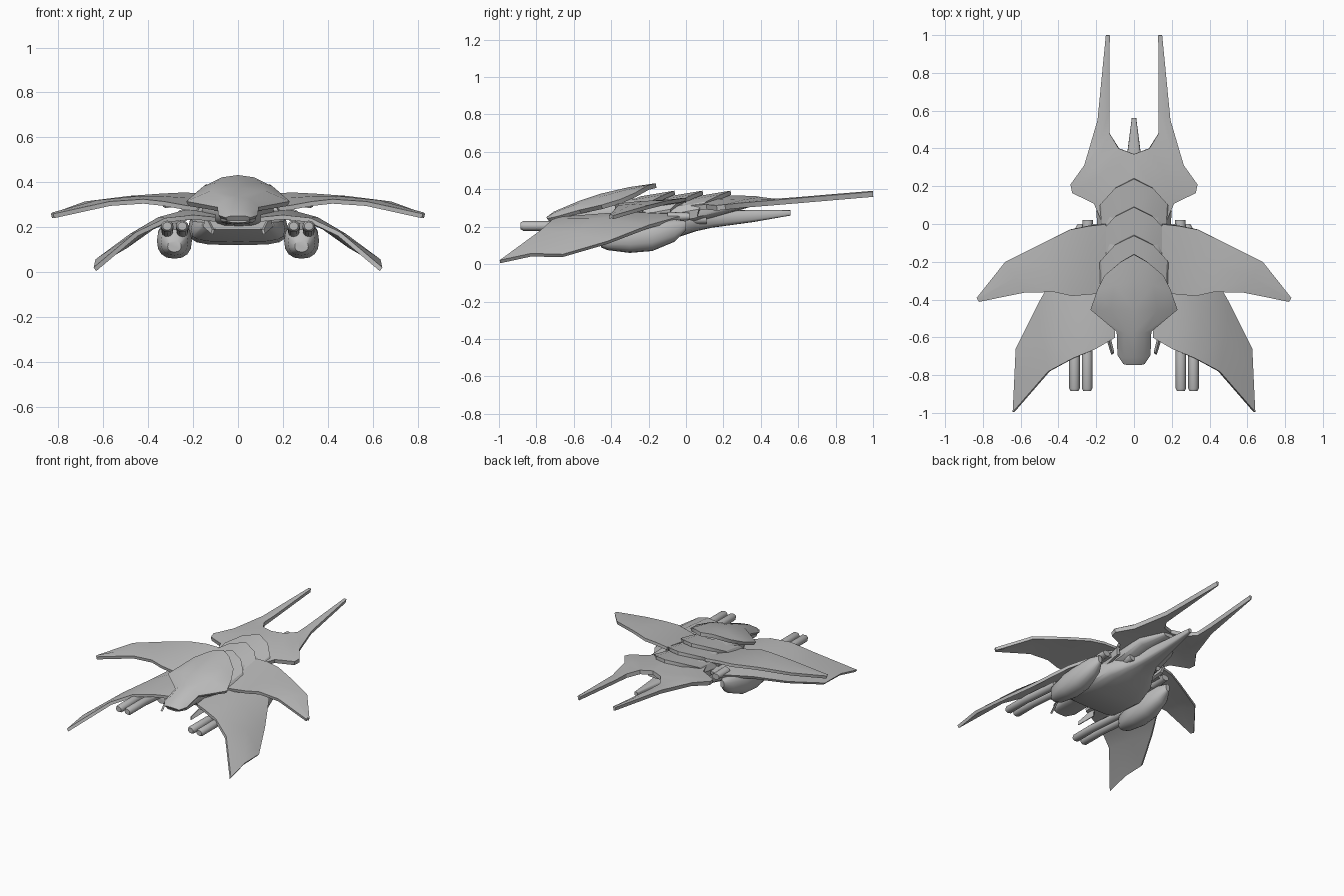
import bpy
import math

cube = bpy.data.objects.get("Cube")
if cube:
    bpy.data.objects.remove(cube, do_unlink=True)

grey = bpy.data.materials.new("hull_grey")
grey.use_nodes = True
hull_colour = (.5, .5, .5, 1)
grey.diffuse_color = hull_colour
grey.node_tree.nodes["Principled BSDF"].inputs["Base Color"].default_value = hull_colour


def finish(obj, mirror=False, thickness=None, angle=30):
    """Apply mirror and thickness, then smooth while keeping edges sharp."""
    bpy.ops.object.select_all(action="DESELECT")
    obj.select_set(True)
    bpy.context.view_layer.objects.active = obj
    if mirror:
        modifier = obj.modifiers.new("mirror", "MIRROR")
        modifier.merge_threshold = .001
        bpy.ops.object.modifier_apply(modifier=modifier.name)
    if thickness:
        modifier = obj.modifiers.new("thickness", "SOLIDIFY")
        modifier.thickness = thickness
        modifier.offset = 0
        bpy.ops.object.modifier_apply(modifier=modifier.name)
    bpy.ops.object.mode_set(mode="EDIT")
    bpy.ops.mesh.select_all(action="SELECT")
    bpy.ops.mesh.normals_make_consistent(inside=False)
    bpy.ops.object.mode_set(mode="OBJECT")
    bpy.ops.object.shade_smooth_by_angle(angle=math.radians(angle))


def mesh_object(name, verts, faces):
    mesh = bpy.data.meshes.new(name)
    mesh.from_pydata(verts, [], faces)
    mesh.materials.append(grey)
    obj = bpy.data.objects.new(name, mesh)
    bpy.context.collection.objects.link(obj)
    return obj


def plate(name, rows, thickness):
    """Mirrored sheet through a grid of points, given a thickness."""
    width = len(rows[0])
    verts = [point for row in rows for point in row]
    faces = []
    for r in range(len(rows) - 1):
        for c in range(width - 1):
            a = r * width + c
            faces.append((a, a + 1, a + width + 1, a + width))
    finish(mesh_object(name, verts, faces), mirror=True, thickness=thickness)


def wing(name, leading, trailing, bulge, thickness):
    """Arched sheet stretched between two edge lines."""
    rows = []
    for front, back in zip(leading, trailing):
        middle = [(a + b) / 2 for a, b in zip(front, back)]
        middle[2] += bulge
        rows.append((front, tuple(middle), back))
    plate(name, rows, thickness)


def loft(name, stations, sides=16, power=.65, centre_x=0, mirror=False):
    """Rounded-box sections (y, half width, bottom, top) joined along y."""
    def soft(value):
        return math.copysign(abs(value) ** power, value)

    verts, faces = [], []
    for y, half, low, high in stations:
        for k in range(sides):
            turn = math.tau * k / sides
            verts.append((centre_x + half * soft(math.cos(turn)), y,
                          (low + high) / 2 + (high - low) / 2 * soft(math.sin(turn))))
    for s in range(len(stations) - 1):
        for k in range(sides):
            a, b = s * sides + k, s * sides + (k + 1) % sides
            faces.append((a, b, b + sides, a + sides))
    faces.append(tuple(range(sides)))
    faces.append(tuple(range(len(verts) - sides, len(verts))))
    finish(mesh_object(name, verts, faces), mirror=mirror, angle=40)


# Central body under the armour
loft("core_body", [
    (-.73, .05, .22, .25), (-.68, .08, .215, .27), (-.56, .08, .21, .31),
    (-.42, .16, .2, .345), (-.2, .16, .2, .355), (.05, .16, .22, .35),
    (.22, .14, .27, .35), (.36, .05, .31, .355)])

# Belly that tapers into the rear spike
loft("belly", [
    (-.5, .16, .19, .23), (-.43, .21, .135, .25), (-.2, .222, .12, .27),
    (-.04, .18, .145, .28), (.05, .12, .175, .28), (.14, .075, .195, .285),
    (.36, .038, .225, .29), (.56, .012, .26, .288)], power=.55)

# Side pods
loft("side_pods", [
    (-.455, .03, .09, .14), (-.42, .06, .075, .19), (-.3, .078, .06, .22),
    (-.18, .076, .07, .23), (-.06, .05, .12, .24), (0, .015, .18, .23)],
    power=.85, centre_x=.283, mirror=True)

# Head shield
plate("head_shield", [
    [(0, -.74, .24), (.03, -.74, .24), (.05, -.735, .235)],
    [(0, -.7, .27), (.05, -.7, .265), (.08, -.69, .245)],
    [(0, -.57, .325), (.05, -.57, .315), (.085, -.565, .28)],
    [(0, -.45, .365), (.12, -.45, .35), (.225, -.45, .305)],
    [(0, -.3, .4), (.1, -.32, .385), (.19, -.35, .335)],
    [(0, -.16, .42), (.07, -.2, .41), (.15, -.27, .37)]], .025)

# Overlapping back segments with sides reaching down to the wings
for index, peak in enumerate((-.06, .09, .24)):
    ridge = [(0, peak, .382), (.1, peak - .05, .362), (.17, peak - .13, .325),
             (.19, peak - .17, .29), (.18, peak - .18, .25)]
    base = [(x * .92, y - .18, z - .03) for x, y, z in ridge]
    plate(f"back_segment_{index + 1}", [base, ridge], .022)

# Forked tail
wing("forked_tail",
     [(.17, .02, .3), (.21, .11, .305), (.325, .165, .3), (.335, .21, .305),
      (.26, .31, .315), (.19, .55, .335), (.145, 1, .373)],
     [(0, .05, .34), (0, .2, .355), (0, .37, .35), (.08, .4, .345),
      (.13, .48, .335), (.132, .6, .34), (.132, 1, .373)], .005, .028)

# Lower front wings
wing("front_wings",
     [(.1, -.6, .235), (.2, -.66, .245), (.32, -.71, .232), (.45, -.78, .17), (.637, -.995, .013)],
     [(.1, 0, .275), (.25, 0, .255), (.38, -.2, .2), (.5, -.42, .115), (.62, -.66, .045)],
     .02, .02)

# Upper rear wings
wing("rear_wings",
     [(.15, -.36, .275), (.22, -.37, .285), (.33, -.38, .305), (.42, -.36, .315),
      (.57, -.36, .305), (.82, -.41, .25)],
     [(.15, 0, .34), (.24, -.01, .345), (.34, -.03, .34), (.48, -.1, .33),
      (.68, -.2, .305), (.83, -.39, .25)], .006, .02)

# Twin barrels below each wing
for name, x in (("inner_barrels", .248), ("outer_barrels", .315)):
    loft(name, [(-.885, .02, .187, .223), (-.87, .028, .178, .23),
                (-.7, .028, .178, .23), (-.4, .026, .155, .205)],
         sides=12, power=1, centre_x=x, mirror=True)

# Rear thrusters
loft("rear_thrusters", [(-.1, .03, .225, .28), (.02, .028, .235, .275)],
     sides=12, power=1, centre_x=.245, mirror=True)
loft("tail_nozzles", [(-.05, .03, .21, .27), (.11, .028, .215, .27)],
     sides=12, power=1, centre_x=.1, mirror=True)

# Small blades beside the nose
plate("nose_blades", [
    [(.115, -.69, .17), (.11, -.68, .19)],
    [(.15, -.58, .2), (.14, -.56, .25)]], .012)
